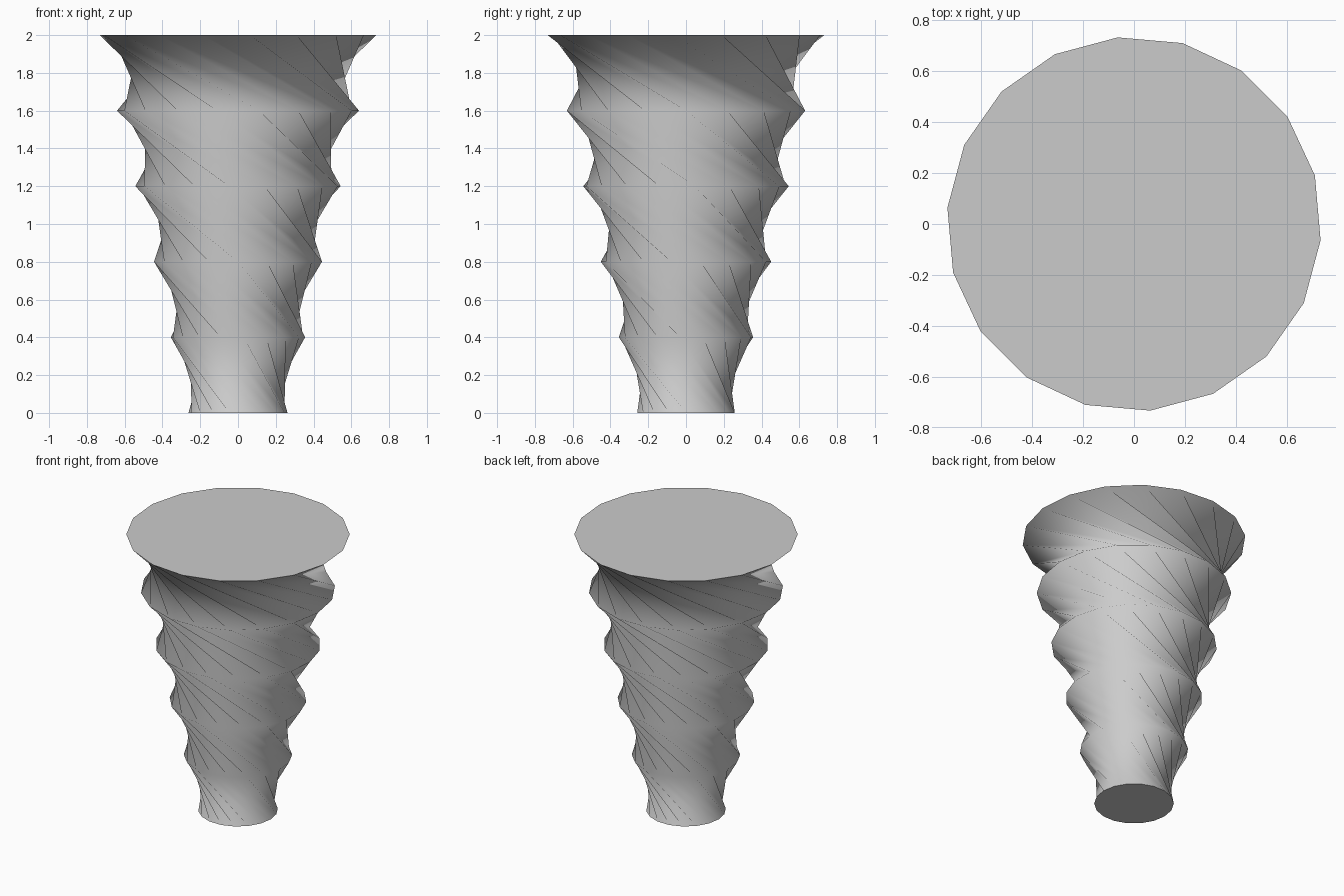
import bpy, bmesh
from math import sin, cos, radians

if "Cube" in bpy.data.objects:
    bpy.data.objects.remove(bpy.data.objects["Cube"])

SIDES, LEVELS = 18, 5
TWIST = radians(-65)           # turn of each ring relative to the one below
R0, R1, HEIGHT = 0.262, 0.735, 2.0

bm = bmesh.new()

# Stacked rings, widening and turning with height
rings = []
for k in range(LEVELS + 1):
    t = k / LEVELS
    r = R0 + (R1 - R0) * t
    angles = [radians(360 * i / SIDES) + TWIST * k for i in range(SIDES)]
    rings.append([bm.verts.new((r * cos(a), r * sin(a), HEIGHT * t)) for a in angles])

# Twisted walls, each panel folded inwards along its long diagonal
for low, high in zip(rings, rings[1:]):
    for i in range(SIDES):
        j = (i + 1) % SIDES
        bm.faces.new((low[i], low[j], high[i]))
        bm.faces.new((low[j], high[j], high[i]))

# Smooth walls, flat end caps with crisp rims
for f in bm.faces:
    f.smooth = True
for cap in (rings[0][::-1], rings[-1]):
    for e in bm.faces.new(cap).edges:
        e.smooth = False

mesh = bpy.data.meshes.new("twisted_column")
bm.to_mesh(mesh)
bm.free()
column = bpy.data.objects.new("twisted_column", mesh)
bpy.context.collection.objects.link(column)
